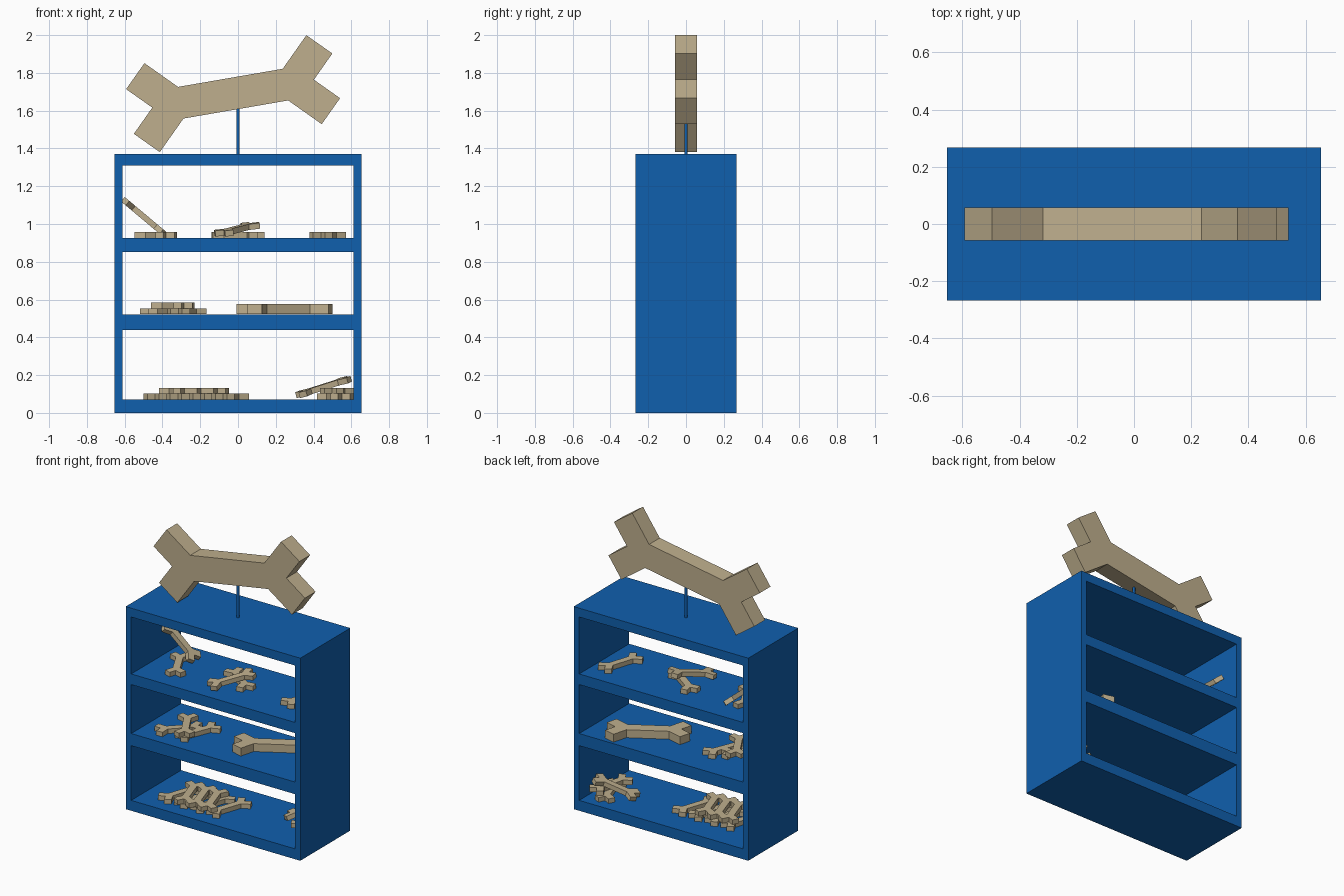
import bpy, bmesh
from math import radians

if "Cube" in bpy.data.objects:
    bpy.data.objects.remove(bpy.data.objects["Cube"])


def material(name, color):
    m = bpy.data.materials.new(name)
    m.diffuse_color = (*color, 1)
    m.use_nodes = True
    m.node_tree.nodes["Principled BSDF"].inputs["Base Color"].default_value = m.diffuse_color
    return m


BLUE = material("blue_paint", (0.005, 0.115, 0.42))
BONE = material("bone", (0.52, 0.43, 0.27))


def add_object(name, bm, mat):
    bmesh.ops.recalc_face_normals(bm, faces=bm.faces)
    me = bpy.data.meshes.new(name)
    bm.to_mesh(me)
    bm.free()
    me.materials.append(mat)
    ob = bpy.data.objects.new(name, me)
    bpy.context.collection.objects.link(ob)
    return ob


def extrude(bm, vec):
    geo = bmesh.ops.extrude_face_region(bm, geom=bm.faces[:], use_keep_orig=True)["geom"]
    bmesh.ops.translate(bm, vec=vec, verts=[g for g in geo if isinstance(g, bmesh.types.BMVert)])


# Open case: a front grid with three holes, extruded to the back
def make_case():
    xs = [-0.653, -0.612, 0.612, 0.653]
    zs = [0, 0.07, 0.44, 0.522, 0.853, 0.925, 1.31, 1.37]
    bm = bmesh.new()
    grid = [[bm.verts.new((x, -0.267, z)) for x in xs] for z in zs]
    for r in range(7):
        for c in range(3):
            if not (c == 1 and r % 2):
                bm.faces.new((grid[r][c], grid[r][c + 1], grid[r + 1][c + 1], grid[r + 1][c]))
    extrude(bm, (0, 0.534, 0))
    add_object("shelf_case", bm, BLUE)


# Bone outline, one quarter mirrored around, extruded to a flat slab
def make_bone(name, loc, yaw=0, tilt=0, size=0.27, roll=0):
    q = [(0.281, 0.085), (0.435, 0.239), (0.554, 0.12)]
    right = [(x, -y) for x, y in q] + [(0.434, 0)] + q[::-1]
    outline = right + [(-x, -y) for x, y in right]
    bm = bmesh.new()
    bm.faces.new([bm.verts.new((x * size, y * size, -0.057 * size)) for x, y in outline])
    extrude(bm, (0, 0, 0.114 * size))
    ob = add_object(name, bm, BONE)
    ob.location = loc
    ob.rotation_euler = (radians(roll), radians(tilt), radians(yaw))


make_case()

# Sign bone on its pole
make_bone("sign_bone", (-0.026, 0, 1.69), tilt=-9.8, size=1, roll=90)
bm = bmesh.new()
bmesh.ops.create_cone(bm, cap_ends=True, segments=12, radius1=0.008, radius2=0.008, depth=0.26)
add_object("sign_pole", bm, BLUE).location = (0, 0, 1.495)

# Top shelf: leaning bone, crossed pair, single bone
top = 0.941
make_bone("leaning_bone", (-0.495, 0.1, 1.035), tilt=40)
make_bone("top_left_bone", (-0.435, -0.02, top), 118)
make_bone("top_middle_bone", (0, 0.02, top), -36)
make_bone("top_crossed_bone", (-0.005, -0.06, 0.972), 53, -9)
make_bone("top_right_bone", (0.475, 0.02, top), 72)

# Middle shelf: small pile and one large bone
mid = 0.538
make_bone("middle_pile_bone_1", (-0.39, -0.07, mid), 45)
make_bone("middle_pile_bone_2", (-0.27, -0.04, mid), 68)
make_bone("middle_pile_bone_3", (-0.345, -0.06, mid + 0.031), -60)
make_bone("large_bone", (0.247, 0.05, 0.549), 30, size=0.47)

# Bottom shelf: two-layer stack in a row
low = 0.086
for i in range(4):
    make_bone(f"stack_lower_bone_{i + 1}", (-0.4 + 0.12 * i, -0.04, low), 71)
for i in range(3):
    make_bone(f"stack_upper_bone_{i + 1}", (-0.32 + 0.088 * i, -0.06, low + 0.031), 108)

# Bottom shelf: corner pile with a bone resting on it
make_bone("corner_bone_1", (0.515, 0.07, low), 108)
make_bone("corner_bone_2", (0.525, 0.05, low + 0.031), 76)
make_bone("corner_resting_bone", (0.453, 0.1, 0.137), 16, -17)
